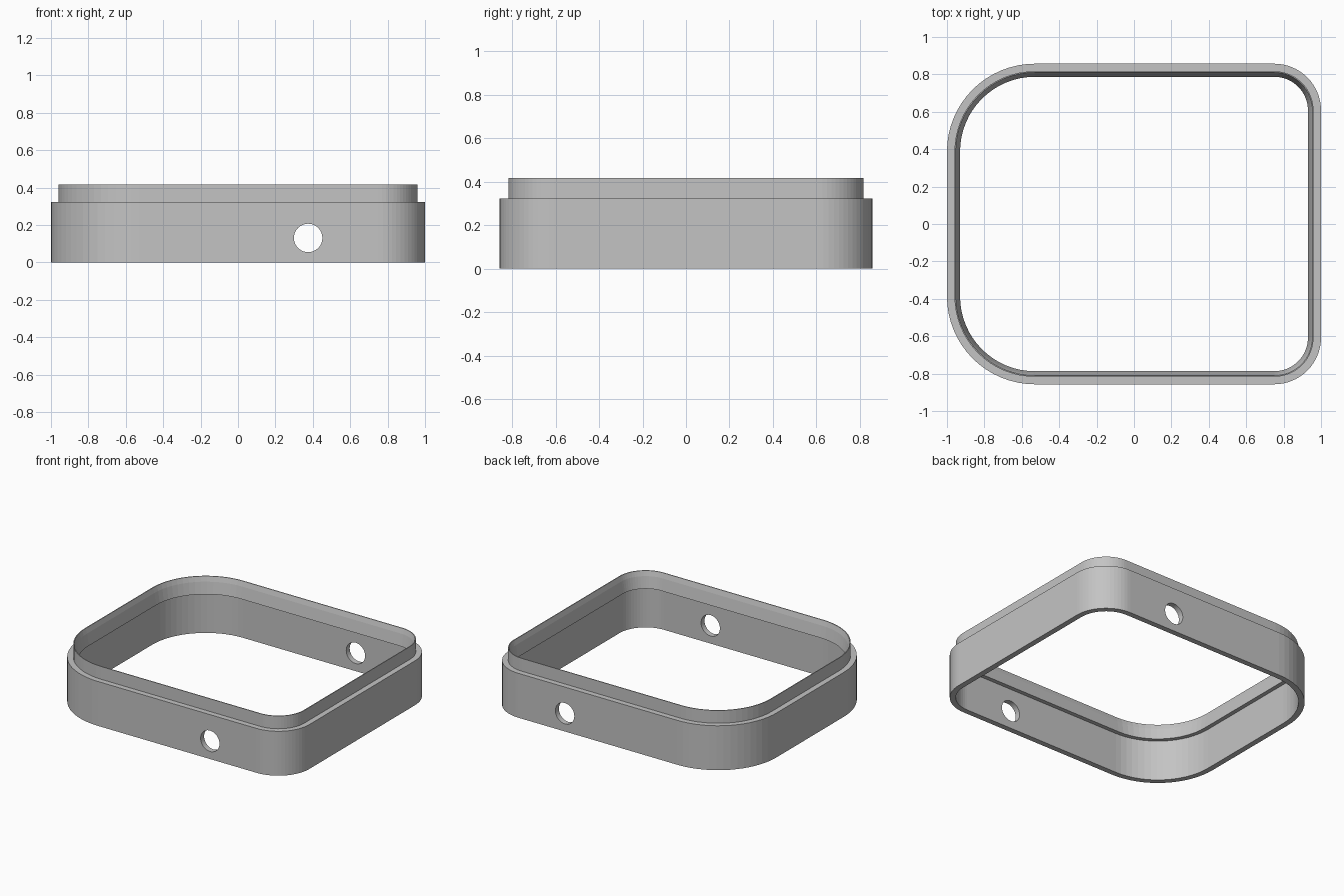
import bpy, bmesh, math

if "Cube" in bpy.data.objects:
    bpy.data.objects.remove(bpy.data.objects["Cube"])

HALF_X, HALF_Y = 1.0, 0.857
BIG_R, SMALL_R = 0.47, 0.25
STEPS = 16

grey = bpy.data.materials.new("plain grey")
grey.use_nodes = True
colour = (0.55, 0.55, 0.55, 1)
grey.diffuse_color = colour
grey.node_tree.nodes["Principled BSDF"].inputs["Base Color"].default_value = colour


def outline(inset):
    """Rounded rectangle: large corners on the right (-x), small on the left (+x)."""
    corners = [(1, 1, SMALL_R), (-1, 1, BIG_R), (-1, -1, BIG_R), (1, -1, SMALL_R)]
    points = []
    for i, (sx, sy, r) in enumerate(corners):
        cx, cy = sx * (HALF_X - r), sy * (HALF_Y - r)
        for k in range(STEPS + 1):
            a = (i + k / STEPS) * math.pi / 2
            points.append((cx + (r - inset) * math.cos(a), cy + (r - inset) * math.sin(a)))
    return points


# Wall section as (inset, height): body, stepped lip, bevelled inside, ledge
section = [(0, 0), (0, 0.323), (0.04, 0.323), (0.04, 0.416), (0.046, 0.416),
           (0.056, 0.38), (0.07, 0.295), (0.04, 0.295), (0.04, 0)]

bm = bmesh.new()
loops = [[bm.verts.new((x, y, z)) for x, y in outline(inset)] for inset, z in section]
for i, lower in enumerate(loops):
    upper = loops[(i + 1) % len(loops)]
    for j in range(len(lower)):
        k = (j + 1) % len(lower)
        bm.faces.new((lower[j], lower[k], upper[k], upper[j]))
bmesh.ops.recalc_face_normals(bm, faces=bm.faces)
mesh = bpy.data.meshes.new("frame_ring")
bm.to_mesh(mesh)
bm.free()
ring = bpy.data.objects.new("frame_ring", mesh)
bpy.context.collection.objects.link(ring)
mesh.materials.append(grey)

# Round hole through the front and back walls
bpy.ops.mesh.primitive_cylinder_add(vertices=48, radius=0.076, depth=3,
                                    location=(0.375, 0, 0.131),
                                    rotation=(math.pi / 2, 0, 0))
cutter = bpy.context.object
cutter.name = "hole_cutter"
cutter.data.materials.append(grey)
cutter.hide_render = True
cutter.display_type = 'WIRE'

cut = ring.modifiers.new("side_holes", 'BOOLEAN')
cut.operation = 'DIFFERENCE'
cut.solver = 'EXACT'
cut.object = cutter

# Apply the cut and drop the helper
bpy.ops.object.select_all(action='DESELECT')
ring.select_set(True)
bpy.context.view_layer.objects.active = ring
bpy.ops.object.modifier_apply(modifier=cut.name)
bpy.data.objects.remove(cutter)
